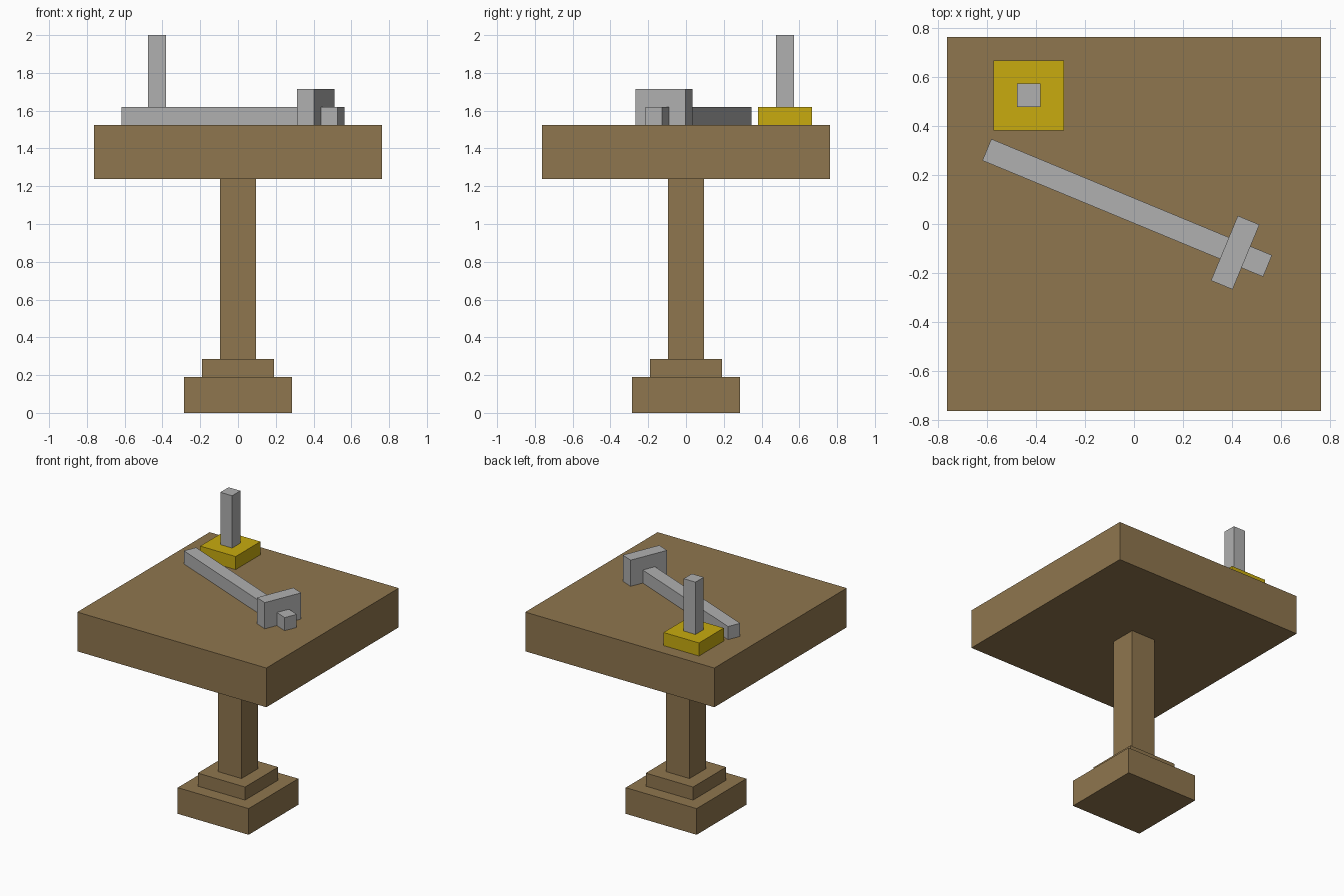
import bpy
import math
from mathutils import Matrix, Vector

cube = bpy.data.objects.get("Cube")
if cube:
    bpy.data.objects.remove(cube, do_unlink=True)

U = 2 / 21  # every block is a whole number of these units


def material(name, rgb):
    linear = [((c / 255 + 0.055) / 1.055) ** 2.4 for c in rgb] + [1.0]
    mat = bpy.data.materials.new(name)
    mat.use_nodes = True
    mat.diffuse_color = linear
    bsdf = next(n for n in mat.node_tree.nodes if n.type == 'BSDF_PRINCIPLED')
    bsdf.inputs["Base Color"].default_value = linear
    return mat


wood = material("brown wood", (143, 118, 78))
steel = material("grey steel", (176, 176, 176))
brass = material("yellow brass", (200, 171, 15))


def block(name, mat, size, centre, bottom, angle=0.0):
    """Box of the given size in units, standing on the height 'bottom'."""
    bpy.ops.mesh.primitive_cube_add(size=1)
    ob = bpy.context.object
    ob.name = ob.data.name = name
    ob.data.transform(Matrix.Diagonal((*[s * U for s in size], 1)))
    ob.location = (centre[0] * U, centre[1] * U, (bottom + size[2] / 2) * U)
    ob.rotation_euler.z = angle
    ob.data.materials.append(mat)
    return ob


# Pedestal table
block("base", wood, (6, 6, 2), (0, 0), 0)
block("base_step", wood, (4, 4, 1), (0, 0), 2)
block("column", wood, (2, 2, 10), (0, 0), 3)
block("table_top", wood, (16, 16, 3), (0, 0), 13)

# Sword lying across the table top
angle = math.radians(-22.5)
middle = Vector((-0.29, 0.69))
along = Vector((math.cos(angle), math.sin(angle)))
block("sword_blade", steel, (13, 1, 1), middle, 16, angle)
block("sword_guard", steel, (1, 3, 2), middle + along * 5, 16, angle)

# Candlestick in the back corner
block("candle_holder", brass, (3, 3, 1), (-4.5, 5.5), 16)
block("candle", steel, (1, 1, 4), (-4.5, 5.5), 17)
